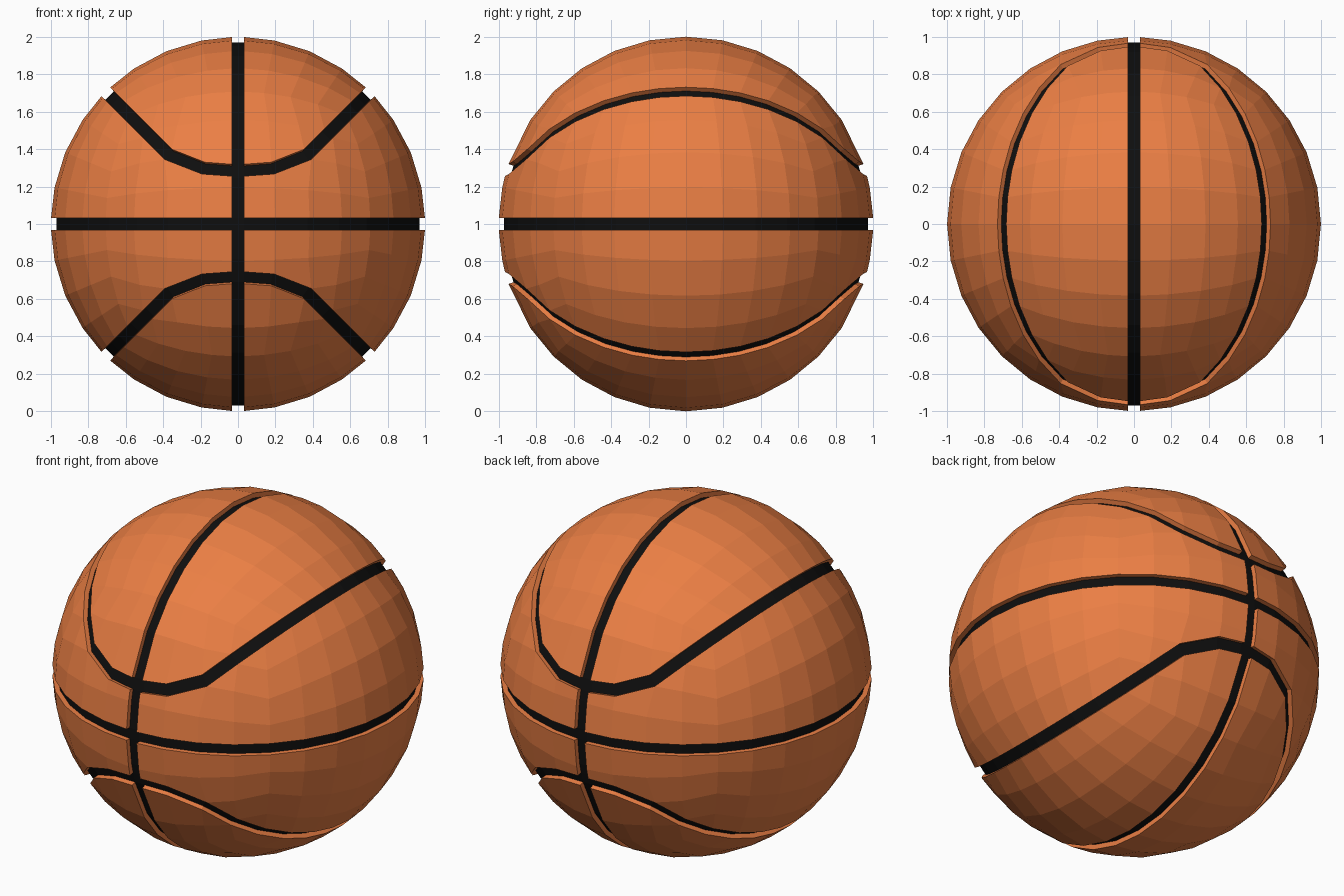
import bpy, bmesh, math
from mathutils import Vector

if "Cube" in bpy.data.objects:
    bpy.data.objects.remove(bpy.data.objects["Cube"])

GROOVE_HALF_WIDTH = 0.033
GROOVE_RADIUS = 0.972


def material(name, color):
    m = bpy.data.materials.new(name)
    m.diffuse_color = (*color, 1)
    m.use_nodes = True
    m.node_tree.nodes["Principled BSDF"].inputs["Base Color"].default_value = m.diffuse_color
    return m


# Cube-sphere grid: 8 x 8 quads per cube side
bm = bmesh.new()
bmesh.ops.create_cube(bm, size=2)
bmesh.ops.subdivide_edges(bm, edges=bm.edges[:], cuts=7, use_grid_fill=True)
grid = {v: tuple(round(c * 4) for c in v.co) for v in bm.verts}
by_grid = {g: v for v, g in grid.items()}

for v, g in grid.items():
    d = Vector([math.tan(k * math.pi / 16) for k in g])
    ax, ay, az = map(abs, g)
    # Pull the curved seam into shape at front and back
    if ay == 4 and az == 2 and ax <= 2:
        d.z = math.copysign((0.297, 0.32, 0.437)[ax], g[2])
        if ax == 2:
            d.x = math.copysign(0.437, g[0])
    v.co = d.normalized()

# Split the front and back quads where the curved seam runs diagonally
for sx in (-1, 1):
    for sy in (-1, 1):
        for sz in (-1, 1):
            for k in (2, 3):
                a = by_grid[(sx * k, sy * 4, sz * k)]
                b = by_grid[(sx * (k + 1), sy * 4, sz * (k + 1))]
                face = next(f for f in a.link_faces if b in f.verts)
                bmesh.utils.face_split(face, a, b)
bm.normal_update()


def on_curve(g):
    ax, ay, az = map(abs, g)
    if ax == az == 4:
        return True
    return ay == 4 and ((ax == az and ax >= 2) or (az == 2 and ax <= 2))


def is_seam(e):
    a, b = (grid[v] for v in e.verts)
    return (a[0] == b[0] == 0) or (a[2] == b[2] == 0) or (on_curve(a) and on_curve(b))


# Widen seams into strips, then sink the strips into grooves
seams = [e for e in bm.edges if is_seam(e)]
bmesh.ops.bevel(bm, geom=seams, offset=GROOVE_HALF_WIDTH, offset_type='OFFSET',
                segments=1, profile=0.5, affect='EDGES', material=1)
for v in bm.verts:
    v.co.normalize()
strips = [f for f in bm.faces if f.material_index == 1]
new = bmesh.ops.extrude_face_region(bm, geom=strips)["geom"]
floor = [x for x in new if isinstance(x, bmesh.types.BMFace)]
old = [f for f in strips if f.is_valid and f not in floor]
if old:
    bmesh.ops.delete(bm, geom=old, context='FACES')
for v in {v for f in floor for v in f.verts}:
    v.co = v.co.normalized() * GROOVE_RADIUS
for f in bm.faces:
    f.material_index = 0
for f in floor:
    f.material_index = 1
bmesh.ops.recalc_face_normals(bm, faces=bm.faces[:])
bmesh.ops.translate(bm, verts=bm.verts[:], vec=(0, 0, 1))

# Ball object
mesh = bpy.data.meshes.new("ball")
bm.to_mesh(mesh)
bm.free()
mesh.materials.append(material("orange_leather", (0.83, 0.212, 0.058)))
mesh.materials.append(material("black_seam", (0.0045, 0.0045, 0.0045)))
ball = bpy.data.objects.new("ball", mesh)
bpy.context.collection.objects.link(ball)
